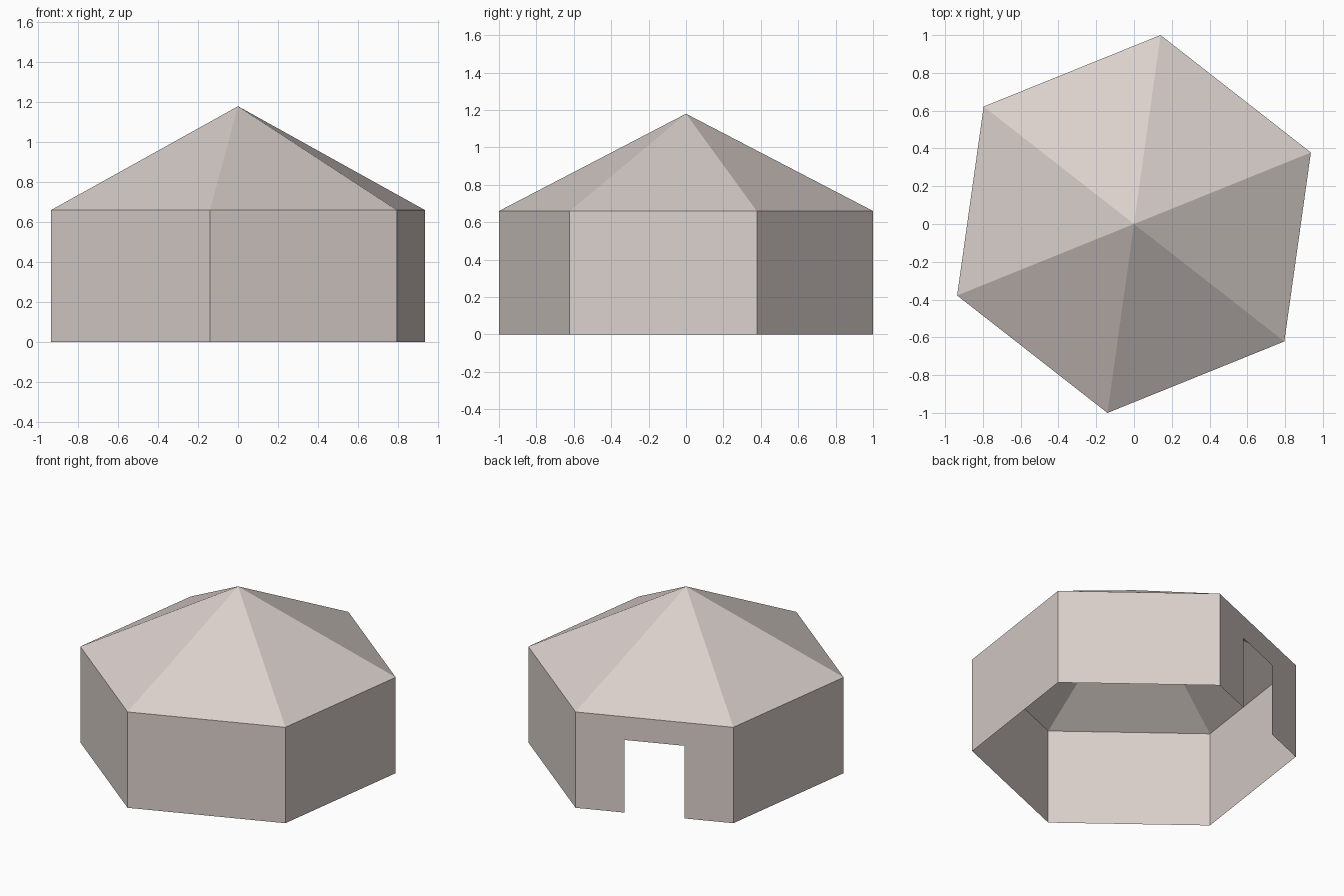
import bpy
import bmesh
from math import radians, cos, sin
from mathutils import Vector

cube = bpy.data.objects.get("Cube")
if cube:
    bpy.data.objects.remove(cube, do_unlink=True)

RADIUS = 1.01
FIRST_ANGLE = 22        # direction of the first corner, degrees
EAVES, APEX = 0.66, 1.18
DOOR_WALL = 1           # the back wall, between the second and third corners
DOOR_START, DOOR_END, DOOR_HEIGHT = 0.31, 0.69, 0.5

mat = bpy.data.materials.new("pale_taupe")
mat.use_nodes = True
colour = (0.70, 0.63, 0.60, 1)
mat.diffuse_color = colour
mat.node_tree.nodes["Principled BSDF"].inputs["Base Color"].default_value = colour


def corner(i, z):
    a = radians(FIRST_ANGLE + 60 * i)
    return Vector((RADIUS * cos(a), RADIUS * sin(a), z))


def make_object(name, faces):
    """Build one flat-shaded sheet object from a list of corner loops."""
    bm = bmesh.new()
    for loop in faces:
        bm.faces.new([bm.verts.new(p) for p in loop])
    bmesh.ops.remove_doubles(bm, verts=bm.verts, dist=0.0001)
    mesh = bpy.data.meshes.new(name)
    bm.to_mesh(mesh)
    bm.free()
    mesh.materials.append(mat)
    obj = bpy.data.objects.new(name, mesh)
    bpy.context.collection.objects.link(obj)


def wall_panel(i, start=0, end=1, bottom=0, top=EAVES):
    """Outward-facing part of wall i between two fractions of its width."""
    a, b = corner(i, 0), corner(i + 1, 0)
    p, q = a.lerp(b, start), a.lerp(b, end)
    low, high = Vector((0, 0, bottom)), Vector((0, 0, top))
    return [p + low, q + low, q + high, p + high]


# Six thin walls, open underneath, with one doorway
walls = []
for i in range(6):
    if i == DOOR_WALL:
        for start, end in ((0, DOOR_START), (DOOR_END, 1)):
            walls.append(wall_panel(i, start, end, top=DOOR_HEIGHT))
            walls.append(wall_panel(i, start, end, bottom=DOOR_HEIGHT))
        walls.append(wall_panel(i, DOOR_START, DOOR_END, bottom=DOOR_HEIGHT))
    else:
        walls.append(wall_panel(i))
make_object("walls", walls)

# Pointed six-sided roof
tip = Vector((0, 0, APEX))
make_object("roof", [[corner(i, EAVES), corner(i + 1, EAVES), tip] for i in range(6)])
